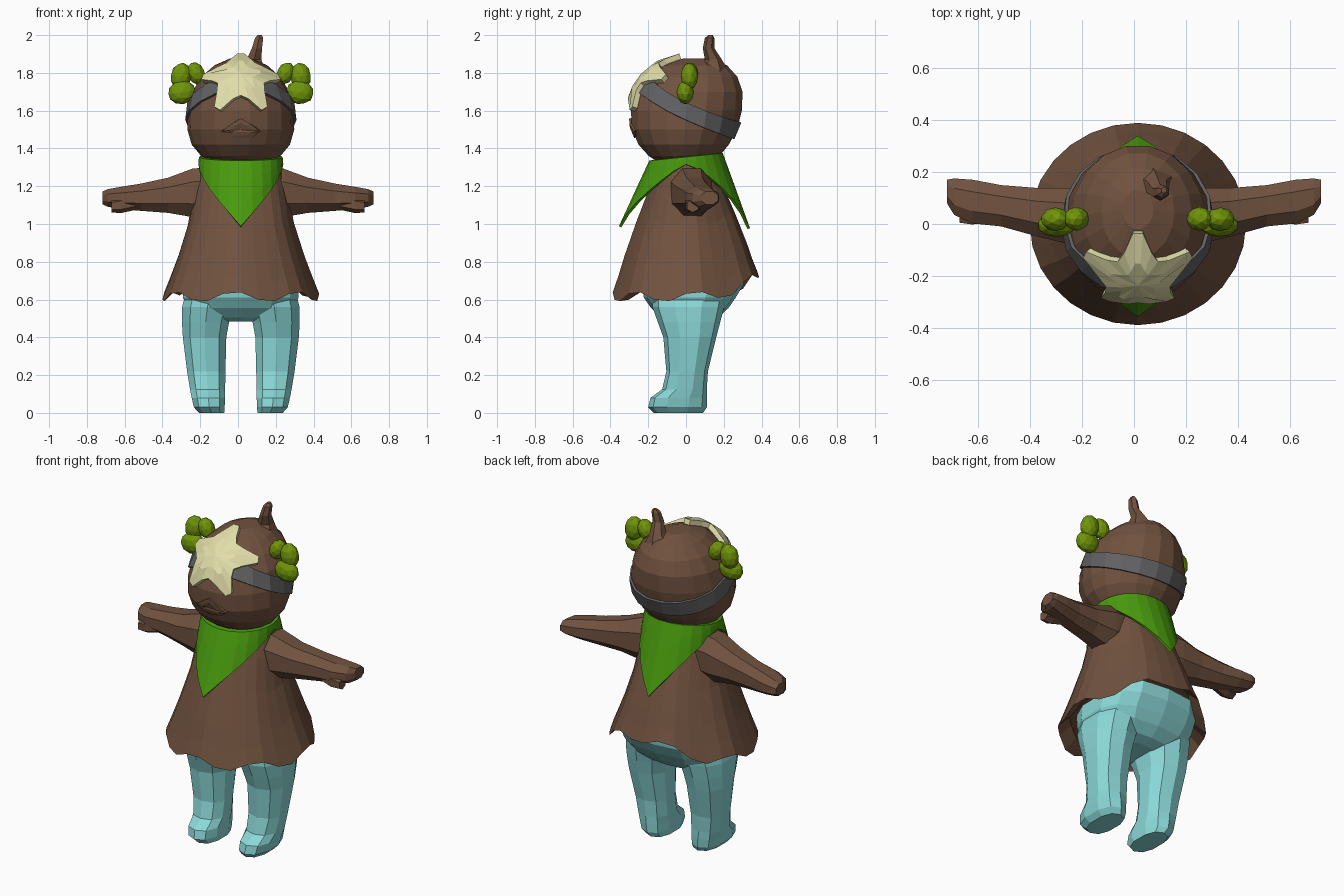
import bpy
import bmesh
from math import sin, cos, pi, copysign
from mathutils import Vector, Matrix
from mathutils.bvhtree import BVHTree

if "Cube" in bpy.data.objects:
    bpy.data.objects.remove(bpy.data.objects["Cube"])

MID = 0.015  # the body's centre line


def material(name, r, g, b):
    m = bpy.data.materials.new(name)
    m.use_nodes = True
    m.diffuse_color = (r, g, b, 1)
    m.node_tree.nodes["Principled BSDF"].inputs["Base Color"].default_value = (r, g, b, 1)
    return m


BROWN = material("brown", 0.165, 0.085, 0.05)
TEAL = material("teal", 0.26, 0.69, 0.69)
GREEN = material("scarf green", 0.065, 0.32, 0.004)
LEAF = material("leaf green", 0.165, 0.3, 0.003)
CREAM = material("cream", 0.76, 0.73, 0.4)
GREY = material("grey", 0.12, 0.12, 0.125)


def make(name, verts, faces, mat, thickness=0):
    mesh = bpy.data.meshes.new(name)
    mesh.from_pydata([tuple(v) for v in verts], [], faces)
    bm = bmesh.new()
    bm.from_mesh(mesh)
    bmesh.ops.recalc_face_normals(bm, faces=bm.faces)
    bm.to_mesh(mesh)
    bm.free()
    mesh.materials.append(mat)
    ob = bpy.data.objects.new(name, mesh)
    bpy.context.collection.objects.link(ob)
    if thickness:
        mod = ob.modifiers.new("thickness", "SOLIDIFY")
        mod.thickness = thickness
        mod.offset = 0


def loft(name, rings, mat, caps=True, thickness=0):
    """Skin a list of closed rings that all have the same point count."""
    n = len(rings[0])
    verts = [p for ring in rings for p in ring]
    faces = [(r * n + i, r * n + (i + 1) % n, (r + 1) * n + (i + 1) % n, (r + 1) * n + i)
             for r in range(len(rings) - 1) for i in range(n)]
    if caps:
        faces += [tuple(range(n)), tuple(range(len(verts) - n, len(verts)))]
    make(name, verts, faces, mat, thickness)
    return verts, faces


def oval(n, a, b, square=1.0):
    """Points of an oval; a square value under 1 makes it boxier."""
    for i in range(n):
        t = 2 * pi * (i + 0.5) / n
        c, s = cos(t), sin(t)
        yield copysign(abs(c) ** square, c) * a, copysign(abs(s) ** square, s) * b


def blob(name, centre, size, mat, tilt):
    bm = bmesh.new()
    bmesh.ops.create_icosphere(bm, subdivisions=2, radius=1)
    bm.transform(Matrix.Translation(centre) @ Matrix.Rotation(tilt, 4, "Y") @ Matrix.Diagonal((*size, 1)))
    mesh = bpy.data.meshes.new(name)
    bm.to_mesh(mesh)
    bm.free()
    mesh.materials.append(mat)
    bpy.context.collection.objects.link(bpy.data.objects.new(name, mesh))


# Head: height, half width, front and back reach
HEAD = [(1.32, .16, -.14, .13), (1.36, .21, -.2, .18), (1.42, .26, -.255, .23),
        (1.5, .283, -.29, .275), (1.6, .28, -.296, .3), (1.7, .257, -.268, .304),
        (1.78, .208, -.21, .275), (1.84, .14, -.13, .22), (1.875, .06, -.02, .13)]


def head_point(z, t, grow=0.0):
    """Point on the head at a height and an angle around it."""
    for lo, hi in zip(HEAD, HEAD[1:]):
        if z <= hi[0]:
            break
    f = (z - lo[0]) / (hi[0] - lo[0])
    rx, yf, yb = (lo[k] + (hi[k] - lo[k]) * f for k in (1, 2, 3))
    return Vector((MID + (rx + grow) * cos(t), (yf + yb) / 2 + ((yb - yf) / 2 + grow) * sin(t), z))


angles = [2 * pi * i / 18 for i in range(18)]
head_verts, head_faces = loft("head", [[head_point(r[0], t) for t in angles] for r in HEAD], BROWN)
head_tree = BVHTree.FromPolygons(head_verts, head_faces)

# Stem on top of the head
STEM = [(.07, .14, 1.81, .085), (.085, .145, 1.87, .045), (.1, .12, 1.93, .031),
        (.112, .125, 1.985, .025), (.115, .13, 2.0, .012)]
loft("head_stem", [[(x + a, y + b, z) for a, b in oval(6, r, r)] for x, y, z, r in STEM], BROWN)

# Headband, sloping down to the back
band = []
for edge in (-0.044, 0.044):
    row = []
    for t in angles:
        y = 0.29 * sin(t)
        row.append(head_point(1.595 - 0.45 * y + 0.36 * y * y + edge, t, 0.006))
    band.append(row)
loft("headband", band, GREY, caps=False, thickness=0.014)


def plate(name, outline, centre, normal, mat, lift, thickness):
    """A thin shape wrapped onto the front of the head."""
    normal = Vector(normal).normalized()
    up = normal.cross(Vector((1, 0, 0)))
    up *= copysign(1, up.z)
    verts = []
    for scale in (1, 0.5, 0):
        for u, v in (outline if scale else [(0, 0)]):
            p = Vector(centre) + Vector((1, 0, 0)) * u * scale + up * v * scale
            hit = head_tree.ray_cast(p + normal, -normal)[0] or p
            # keep the tips from sinking away around the curve
            depth = max((hit - p).dot(normal), -0.055)
            verts.append(p + normal * (depth + lift))
    n = len(outline)
    faces = [(i, (i + 1) % n, n + (i + 1) % n, n + i) for i in range(n)]
    faces += [(n + i, n + (i + 1) % n, 2 * n) for i in range(n)]
    make(name, verts, faces, mat, thickness)


# Chubby star on the forehead, with blunt tips
star = []
for i in range(5):
    for turn, r in ((-.09, .207), (.09, .207), (.36, .145), (.628, .124), (.9, .145)):
        t = i * 2 * pi / 5 + turn
        star.append((r * sin(t), r * cos(t)))
plate("forehead_star", star, (MID, -0.18, 1.745), (0, -0.75, 0.67), CREAM, 0.02, 0.03)

# Lips
plate("upper_lip", [(-.1, -.02), (-.05, .015), (0, .045), (.05, .015), (.1, -.02), (0, .005)],
      (MID, -0.29, 1.515), (0, -1, 0), BROWN, 0.002, 0.02)
plate("lower_lip", [(-.1, .01), (0, .018), (.1, .01), (.06, -.016), (0, -.022), (-.06, -.016)],
      (MID, -0.29, 1.48), (0, -1, 0), BROWN, 0, 0.014)

# Three leaves over each side of the head
for side, word in ((-1, "right"), (1, "left")):
    for k, (x, y, z, a, b, tilt) in enumerate([(.236, .02, 1.797, .046, .062, .45),
                                               (.316, .018, 1.782, .056, .072, -.15),
                                               (.312, -.004, 1.697, .075, .063, .15)]):
        blob(f"{word}_leaf_{k + 1}", (MID + side * x, y, z), (a, .046, b), LEAF, side * tilt)

# Smock body with a ragged hem that lifts at the back
BODY = [(.08, .35, .325), (0, .415, .388), (.12, .38, .358), (.27, .338, .325), (.52, .28, .262),
        (.76, .25, .195), (.92, .215, .16), (1, .16, .14)]
rings = []
for f, rx, ry in BODY:
    ring = []
    for i in range(28):
        t = 2 * pi * i / 28
        hem = 0.615 + 0.125 * max(0, sin(t)) ** 3 + 0.028 * sin(7 * t + 0.6)
        ring.append((MID + rx * cos(t), ry * sin(t), hem + (1.36 - hem) * f))
    rings.append(ring)
loft("smock_body", rings, BROWN)

# Scarf with points at front and back
rows = []
for k in (0, 0.33, 0.67, 1):
    row = []
    for i in range(24):
        t = 2 * pi * i / 24
        a = 1 - abs(abs((t % pi) - pi / 2) / (pi / 2))   # 1 at front and back, 0 at the sides
        drop = (0.035 + (0.335 + 0.025 * sin(t)) * a ** 1.4) * k
        y = sin(t) * (0.19 + 0.46 * drop - 0.1 * drop * max(0, sin(t)))
        row.append((MID + cos(t) * (0.216 + 0.05 * drop), y, 1.35 + 0.02 * sin(t) - drop))
    rows.append(row)
rows.insert(0, [(MID + (x - MID) * 0.8, y * 0.8, z + 0.005) for x, y, z in rows[0]])
loft("neck_scarf", rows, GREEN, caps=False, thickness=0.014)

# Arms, thumbs and legs, one per side
ARM = [(.14, .025, 1.175, .115, .135), (.24, .03, 1.165, .117, .138), (.37, .045, 1.152, .1, .1),
       (.51, .07, 1.142, .085, .078), (.62, .086, 1.138, .09, .063), (.69, .105, 1.138, .075, .05),
       (.718, .125, 1.138, .048, .036)]
THUMB = [(.54, .05, 1.115, .045, .04), (.62, .035, 1.1, .042, .042), (.67, .035, 1.095, .034, .034)]
LEG = [(0, .155, .07, -.04, .13), (.03, .167, .085, -.045, .155), (.08, .172, .092, -.038, .15),
       (.125, .176, .097, -.008, .118), (.22, .183, .106, .006, .11), (.4, .192, .12, .02, .14),
       (.48, .187, .13, .016, .165), (.56, .177, .14, .012, .19), (.64, .165, .13, .02, .2)]
for side, word in ((-1, "right"), (1, "left")):
    for part, table, n in (("arm", ARM, 8), ("thumb", THUMB, 6)):
        loft(f"{word}_{part}", [[(side * x, y + a, z + b) for a, b in oval(n, ry, rz, 0.9)]
                                for x, y, z, ry, rz in table], BROWN)
    loft(f"{word}_leg", [[(MID + side * x + a, y + b, z) for a, b in oval(10, rx, ry, 0.85)]
                         for z, x, rx, y, ry in LEG], TEAL)

# Hips joining the legs, full at the seat
HIPS = [(.485, .1, .09, .02), (.505, .19, .15, .02), (.555, .285, .205, .02), (.61, .312, .243, .02),
        (.68, .312, .27, .035), (.75, .3, .275, .04)]
loft("hips", [[(MID + a, y + b, z) for a, b in oval(14, rx, ry, 0.72)] for z, rx, ry, y in HIPS], TEAL)
